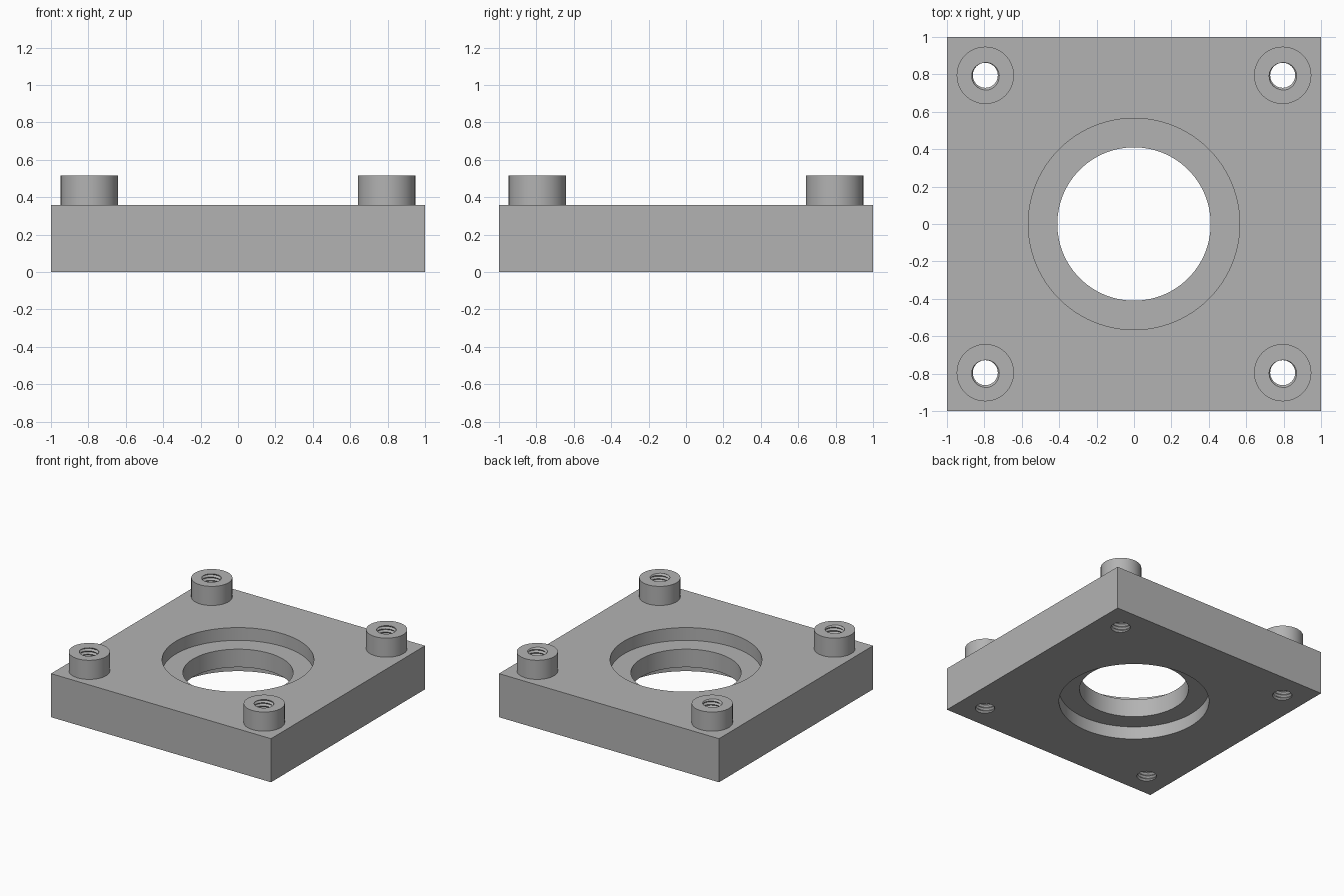
import bpy, bmesh, math

if "Cube" in bpy.data.objects:
    bpy.data.objects.remove(bpy.data.objects["Cube"], do_unlink=True)

HEIGHT, BOSS_TOP = 0.358, 0.515
CORNER = 0.795
BORE_R, RECESS_R, RECESS_DEPTH = 0.41, 0.565, 0.105
MINOR_R, MAJOR_R, PITCH = 0.067, 0.08, 0.027
corners = [(x, y) for x in (-CORNER, CORNER) for y in (-CORNER, CORNER)]

grey = bpy.data.materials.new("machined_grey")
grey.use_nodes = True
colour = (0.45, 0.45, 0.45, 1)
grey.diffuse_color = colour
grey.node_tree.nodes["Principled BSDF"].inputs["Base Color"].default_value = colour


def cylinder(name, r, z0, z1, x=0, y=0, sides=96):
    bpy.ops.mesh.primitive_cylinder_add(vertices=sides, radius=r, depth=z1 - z0,
                                        location=(x, y, (z0 + z1) / 2))
    obj = bpy.context.object
    obj.name = name
    return obj


def thread_cutter(name, x, y, z0=-0.06, turns=23, n=32):
    """Closed helical screw form, longer than the hole it cuts."""
    bm = bmesh.new()
    steps = turns * n

    def ring_point(i, r, dz):
        a = math.tau * i / n
        return bm.verts.new((x + r * math.cos(a), y + r * math.sin(a),
                             z0 + PITCH * i / n + dz))

    crest = [ring_point(i, MINOR_R, 0) for i in range(steps + n + 1)]
    root = [ring_point(i, MAJOR_R, PITCH / 2) for i in range(steps + 1)]
    for i in range(steps):
        bm.faces.new((crest[i], crest[i + 1], root[i + 1], root[i]))
        bm.faces.new((root[i], root[i + 1], crest[i + 1 + n], crest[i + n]))
    # Fan caps at both ends
    for start in (0, steps):
        loop = crest[start:start + n + 1] + [root[start]]
        hub = bm.verts.new((x, y, loop[n // 2].co.z))
        for k, v in enumerate(loop):
            bm.faces.new((hub, v, loop[(k + 1) % len(loop)]))
    bmesh.ops.recalc_face_normals(bm, faces=bm.faces)
    mesh = bpy.data.meshes.new(name)
    bm.to_mesh(mesh)
    bm.free()
    obj = bpy.data.objects.new(name, mesh)
    bpy.context.collection.objects.link(obj)
    return obj


def combine(body, tool, operation):
    """Apply a boolean and discard the tool."""
    mod = body.modifiers.new("boolean", 'BOOLEAN')
    mod.operation, mod.solver, mod.object = operation, 'EXACT', tool
    bpy.ops.object.select_all(action='DESELECT')
    bpy.context.view_layer.objects.active = body
    body.select_set(True)
    bpy.ops.object.modifier_apply(modifier=mod.name)
    bpy.data.objects.remove(tool, do_unlink=True)


# Square plate
bpy.ops.mesh.primitive_cube_add(size=2, location=(0, 0, HEIGHT / 2))
plate = bpy.context.object
plate.name = "mounting_plate"
plate.scale.z = HEIGHT / 2
bpy.ops.object.transform_apply(location=True, rotation=False, scale=True)

# Central bore with a recess on each face
combine(plate, cylinder("bore", BORE_R, -0.1, 0.5), 'DIFFERENCE')
combine(plate, cylinder("lower_recess", RECESS_R, -0.1, RECESS_DEPTH), 'DIFFERENCE')
combine(plate, cylinder("upper_recess", RECESS_R, HEIGHT - RECESS_DEPTH, 0.5), 'DIFFERENCE')

# Corner bosses, tapped right through the plate
for cx, cy in corners:
    combine(plate, cylinder("boss", 0.153, 0.2, BOSS_TOP, cx, cy, 64), 'UNION')
for cx, cy in corners:
    combine(plate, thread_cutter("tapped_hole", cx, cy), 'DIFFERENCE')

plate.data.materials.clear()
plate.data.materials.append(grey)
bpy.ops.object.shade_smooth_by_angle(angle=math.radians(30))
